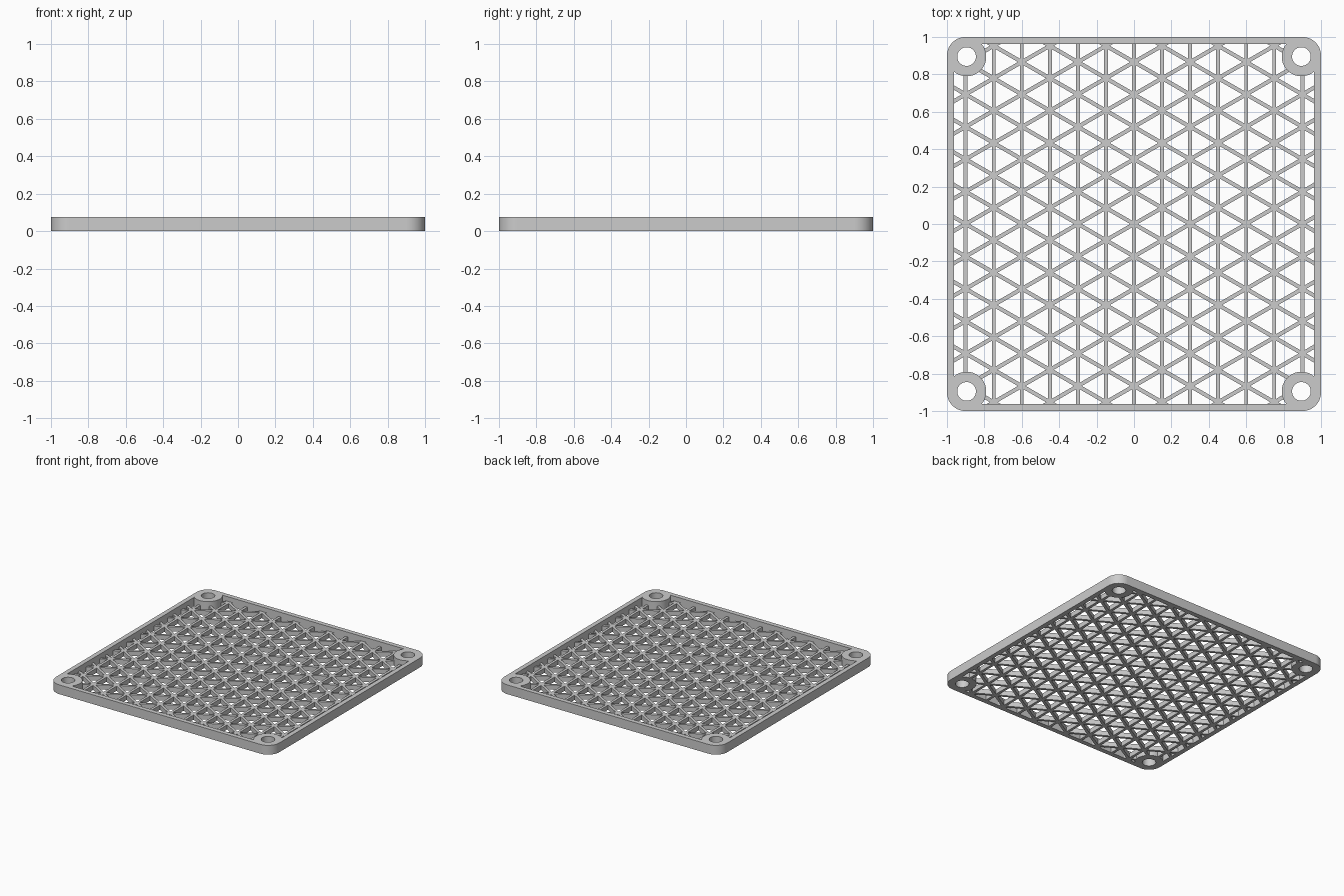
import bpy, bmesh, math

cube = bpy.data.objects.get("Cube")
if cube:
    bpy.data.objects.remove(cube, do_unlink=True)

HEIGHT, FLOOR = 0.075, 0.0375      # frame height, lattice thickness
WALL_IN, CORNER_R = 0.9625, 0.1    # inner face of the wall, outer corner radius
BOSS, BOSS_R, HOLE_R = 0.895, 0.105, 0.05
PITCH, RIB = 0.15, 0.021           # rib column spacing, rib width
SIGNS = [(1, 1), (-1, 1), (-1, -1), (1, -1)]

GREY = (0.6, 0.6, 0.6, 1)
grey = bpy.data.materials.new("grey_plastic")
grey.use_nodes = True
grey.diffuse_color = GREY
grey.node_tree.nodes["Principled BSDF"].inputs["Base Color"].default_value = GREY


def arc(cx, cy, r, start, end, steps):
    angles = [math.radians(start + (end - start) * i / steps) for i in range(steps + 1)]
    return [(cx + r * math.cos(a), cy + r * math.sin(a)) for a in angles]


def outer_outline():
    # Square with rounded corners
    points, c = [], 1 - CORNER_R
    for k, (sx, sy) in enumerate(SIGNS):
        points += arc(sx * c, sy * c, CORNER_R, 90 * k, 90 * k + 90, 16)
    return points


def inner_outline(grow=0.0):
    # Square opening with a round screw boss biting into each corner
    wall, r = WALL_IN + grow, BOSS_R - grow
    tip = math.degrees(math.asin((wall - BOSS) / r))
    points = []
    for k, (sx, sy) in enumerate(SIGNS):
        points += arc(sx * BOSS, sy * BOSS, r, 90 * k - 90 + tip, 90 * k - 180 - tip, 32)
    return points


def finish(bm, name, thickness, z=0.0):
    # Thicken a flat sheet into a solid object
    result = bmesh.ops.extrude_face_region(bm, geom=bm.faces[:])
    top = [v for v in result["geom"] if isinstance(v, bmesh.types.BMVert)]
    bmesh.ops.translate(bm, verts=top, vec=(0, 0, thickness))
    bmesh.ops.translate(bm, verts=bm.verts[:], vec=(0, 0, z))
    bmesh.ops.recalc_face_normals(bm, faces=bm.faces[:])
    mesh = bpy.data.meshes.new(name)
    bm.to_mesh(mesh)
    bm.free()
    mesh.materials.append(grey)
    obj = bpy.data.objects.new(name, mesh)
    bpy.context.collection.objects.link(obj)
    return obj


def slab(name, loops, thickness, z=0.0):
    bm = bmesh.new()
    edges = []
    for loop in loops:
        verts = [bm.verts.new((x, y, 0)) for x, y in loop]
        edges += [bm.edges.new((verts[i - 1], verts[i])) for i in range(len(verts))]
    bmesh.ops.triangle_fill(bm, edges=edges, use_beauty=True, normal=(0, 0, 1))
    return finish(bm, name, thickness, z)


def activate(obj):
    bpy.ops.object.select_all(action="DESELECT")
    obj.select_set(True)
    bpy.context.view_layer.objects.active = obj


# Frame with four screw bosses
holes = [arc(sx * BOSS, sy * BOSS, HOLE_R, 0, 360, 48)[:-1] for sx, sy in SIGNS]
frame = slab("frame", [outer_outline(), inner_outline()] + holes, HEIGHT)
activate(frame)
bpy.ops.object.shade_smooth_by_angle(angle=math.radians(30))

# Triangular lattice: a triangle grid with every cell inset and opened
bm = bmesh.new()
side = PITCH * 2 / math.sqrt(3)
N = 8
node = {(i, j): bm.verts.new((i * PITCH, (j + (i % 2) / 2) * side, 0))
        for i in range(-N, N + 1) for j in range(-N, N + 1)}
for i in range(-N, N):
    for j in range(-N, N):
        a, b, c, d = node[i, j], node[i, j + 1], node[i + 1, j], node[i + 1, j + 1]
        cells = [(a, c, d), (a, d, b)] if i % 2 else [(a, c, b), (c, d, b)]
        for cell in cells:
            bm.faces.new(cell)
loose = [v for v in bm.verts if not v.link_faces]
bmesh.ops.delete(bm, geom=loose, context="VERTS")
bm.normal_update()
cells = bm.faces[:]
bmesh.ops.inset_individual(bm, faces=cells, thickness=RIB / 2, use_even_offset=True)
bmesh.ops.delete(bm, geom=cells, context="FACES")
lattice = finish(bm, "lattice", FLOOR)

# Trim the lattice to the opening
plug = slab("lattice_trim", [inner_outline(0.003)], 0.2, -0.1)
plug.hide_render = True
trim = lattice.modifiers.new("trim", "BOOLEAN")
trim.operation = "INTERSECT"
trim.solver = "EXACT"
trim.object = plug
activate(lattice)
bpy.ops.object.modifier_apply(modifier=trim.name)
bpy.data.objects.remove(plug, do_unlink=True)
